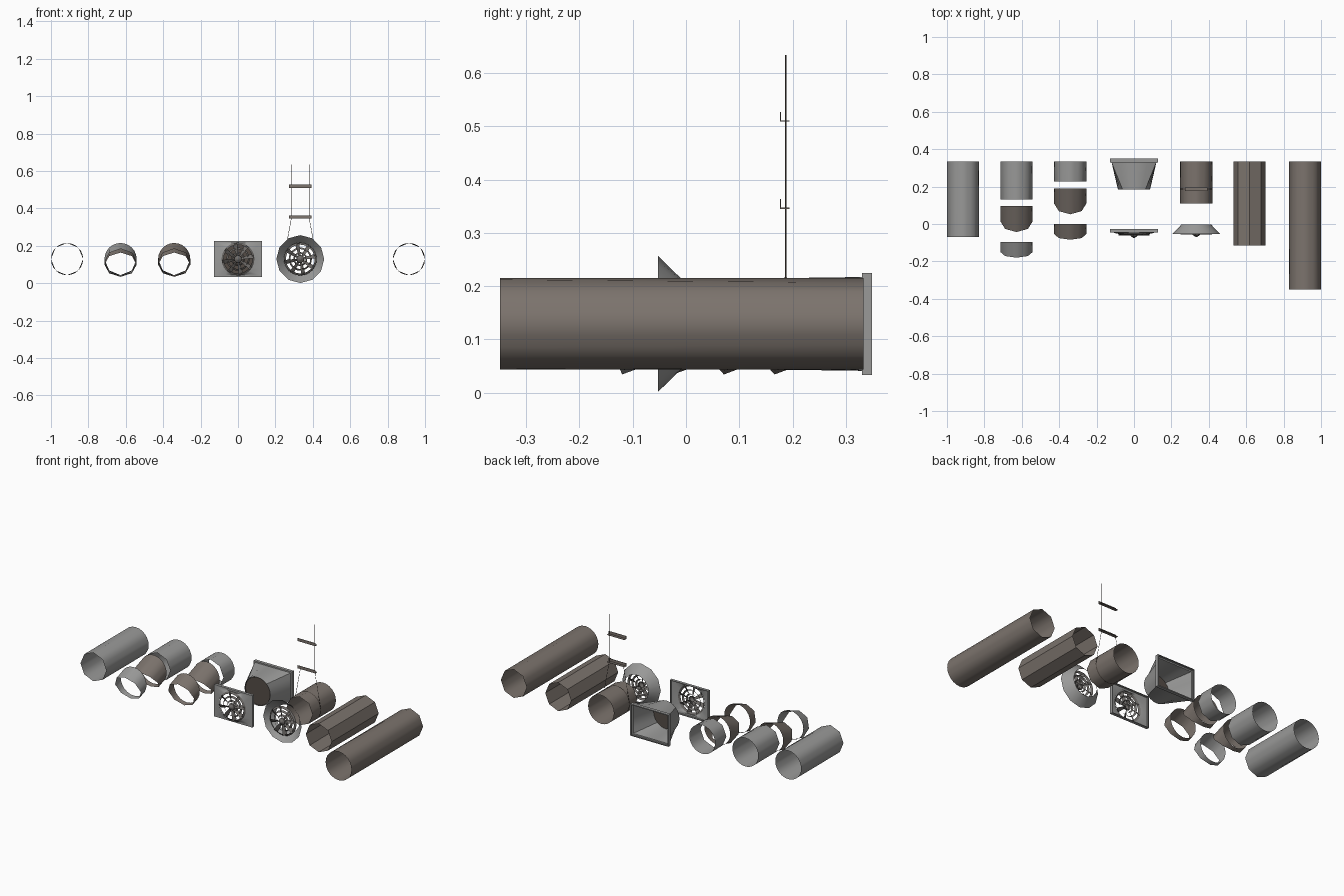
import bpy, bmesh, math
from math import sin, cos, pi
from mathutils import Vector

if "Cube" in bpy.data.objects:
    bpy.data.objects.remove(bpy.data.objects["Cube"])

N, CZ, R = 24, 0.129, 0.086


def material(name, r, g, b):
    m = bpy.data.materials.new(name)
    m.diffuse_color = (r, g, b, 1)
    m.use_nodes = True
    m.node_tree.nodes["Principled BSDF"].inputs["Base Color"].default_value = m.diffuse_color
    return m


GREY = material("galvanised_grey", 0.32, 0.32, 0.315)
BROWN = material("dull_brown", 0.20, 0.172, 0.152)
DARK = material("dark_brown", 0.09, 0.073, 0.062)
VANE = material("vane_grey", 0.16, 0.15, 0.142)


def finish(name, bm, mat, smooth=True, recalc=True):
    if recalc:
        bmesh.ops.recalc_face_normals(bm, faces=bm.faces)
    me = bpy.data.meshes.new(name)
    bm.to_mesh(me)
    bm.free()
    ob = bpy.data.objects.new(name, me)
    bpy.context.collection.objects.link(ob)
    me.materials.append(mat)
    if smooth:
        bpy.ops.object.select_all(action='DESELECT')
        ob.select_set(True)
        bpy.context.view_layer.objects.active = ob
        bpy.ops.object.shade_smooth_by_angle(angle=math.radians(32))
    return ob


# Cross-sections facing the y axis
def circle(cx, y, r=R, sides=0):
    pts = []
    for i in range(N):
        a = 2 * pi * i / N
        k = r
        if sides:  # circle flattened to a coarse polygon
            s = 2 * pi / sides
            k = r * cos(s / 2) / cos((a % s) - s / 2)
        pts.append(Vector((cx + k * sin(a), y, CZ + k * cos(a))))
    return pts


def rect(cx, y, w, h):
    pts = []
    for i in range(N):
        s, c = sin(2 * pi * i / N), cos(2 * pi * i / N)
        m = max(abs(s), abs(c))
        pts.append(Vector((cx + w * s / m, y, CZ + h * c / m)))
    return pts


def loft_into(bm, rings):
    vs = [[bm.verts.new(p) for p in ring] for ring in rings]
    for a, b in zip(vs, vs[1:]):
        for i in range(N):
            j = (i + 1) % N
            bm.faces.new((a[i], a[j], b[j], b[i]))
    return vs


def loft(name, rings, mat, cap=False):
    bm = bmesh.new()
    vs = loft_into(bm, rings)
    if cap:
        bm.faces.new(vs[-1])
    return finish(name, bm, mat)


def duct(name, cx, y0, y1, mat, front=8, back=0):
    return loft(name, [circle(cx, y0, sides=front), circle(cx, y1, sides=back)], mat)


# Elbow gore: upright back rim, mitred front rim that dips forward
def gore(name, cx, back, top_len, bottom_len, mat):
    ring = []
    for p in circle(cx, back, sides=8):
        t = (p.z - CZ + R) / (2 * R)
        d = bottom_len + (top_len - bottom_len) * t
        ring.append(Vector((p.x, back - d, p.z - d * 0.37)))
    return loft(name, [ring, circle(cx, back)], mat)


def box_into(bm, lo, hi):
    geo = bmesh.ops.create_cube(bm, size=1)
    for v in geo['verts']:
        v.co = Vector([lo[k] + (v.co[k] + 0.5) * (hi[k] - lo[k]) for k in range(3)])


# Swirl grille: slanted rings, twisted blades and a pointed hub
def vanes(name, cx, y):
    bm = bmesh.new()
    for r0, r1 in ((0.088, 0.077), (0.062, 0.053), (0.037, 0.029)):
        loft_into(bm, [circle(cx, y, r0), circle(cx, y - 0.008, r1)])
    for k in range(8):
        a = 2 * pi * k / 8 + 0.2
        u, t = Vector((cos(a), 0, sin(a))), Vector((-sin(a), 0, cos(a)))
        o = Vector((cx, y - 0.006, CZ))
        w0, w1 = t * 0.005, t * 0.012
        tilt = Vector((0, 0.006, 0))
        bm.faces.new([bm.verts.new(q) for q in (
            o + u * 0.014 - w0 - tilt, o + u * 0.084 - w1 - tilt,
            o + u * 0.084 + w1 + tilt, o + u * 0.014 + w0 + tilt)])
    finish(name, bm, VANE, False)
    loft(name + "_hub", [circle(cx, y - 0.004, 0.021), circle(cx, y - 0.014, 0.019),
                         circle(cx, y - 0.024, 0.004)], VANE, True)


# Straight ducts
duct("grey_duct", -0.914, -0.07, 0.333, GREY)
duct("brown_duct_medium", 0.618, -0.115, 0.333, BROWN, 8, 8)
duct("brown_duct_long", 0.914, -0.349, 0.333, BROWN, 0, 8)
duct("elbow_a_duct", -0.628, 0.13, 0.333, GREY)
duct("elbow_b_duct", -0.341, 0.226, 0.333, GREY)
duct("hung_duct", 0.333, 0.11, 0.333, BROWN)

# Elbow segments
gore("elbow_a_middle", -0.628, 0.095, 0.138, 0.024, BROWN)
gore("elbow_a_front", -0.628, -0.096, 0.084, 0.024, GREY)
gore("elbow_b_middle", -0.341, 0.19, 0.138, 0.024, BROWN)
gore("elbow_b_front", -0.341, 0.0, 0.084, 0.024, BROWN)

# Rectangular to round transition with flange and dark throat
loft("transition", [circle(0, 0.185), rect(0, 0.33, 0.12, 0.088),
                    rect(0, 0.33, 0.127, 0.096), rect(0, 0.349, 0.127, 0.096),
                    rect(0, 0.349, 0.12, 0.09)], GREY)
loft("transition_throat", [circle(0, 0.187, 0.084), circle(0, 0.19, 0.083)], DARK, True)

# Square diffuser plate
loft("square_diffuser", [rect(0, -0.028, 0.122, 0.092), rect(0, -0.028, 0.127, 0.096),
                         rect(0, -0.045, 0.127, 0.096), rect(0, -0.045, 0.115, 0.085),
                         circle(0, -0.052, 0.088)], GREY)
vanes("square_diffuser_vanes", 0, -0.05)

# Round diffuser cone
loft("round_diffuser", [circle(0.333, -0.003, 0.08), circle(0.333, -0.01, 0.086),
                        circle(0.333, -0.053, 0.128, 12)], GREY)
vanes("round_diffuser_vanes", 0.333, -0.045)

# Hanger: L-section crossbars
for name, z in (("lower", 0.345), ("upper", 0.509)):
    bm = bmesh.new()
    box_into(bm, (0.274, 0.176, z), (0.392, 0.178, z + 0.018))
    box_into(bm, (0.274, 0.178, z), (0.392, 0.194, z + 0.002))
    finish(name + "_hanger_bar", bm, BROWN, False)

# Hanger rods: vertical above, splayed to the duct sides below
for side, s in (("left", -1), ("right", 1)):
    cu = bpy.data.curves.new(side + "_hanger_rod", 'CURVE')
    cu.dimensions = '3D'
    cu.bevel_depth = 0.0012
    cu.bevel_resolution = 0
    sp = cu.splines.new('POLY')
    path = ((0.048, 0.634), (0.048, 0.345), (0.087, 0.135))
    sp.points.add(len(path) - 1)
    for p, (x, z) in zip(sp.points, path):
        p.co = (0.333 + s * x, 0.187, z, 1)
    cu.materials.append(DARK)
    bpy.context.collection.objects.link(bpy.data.objects.new(side + "_hanger_rod", cu))

# Strap around the hung duct
loft("hanger_strap", [circle(0.333, 0.184, 0.0868), circle(0.333, 0.19, 0.0868)], DARK)
